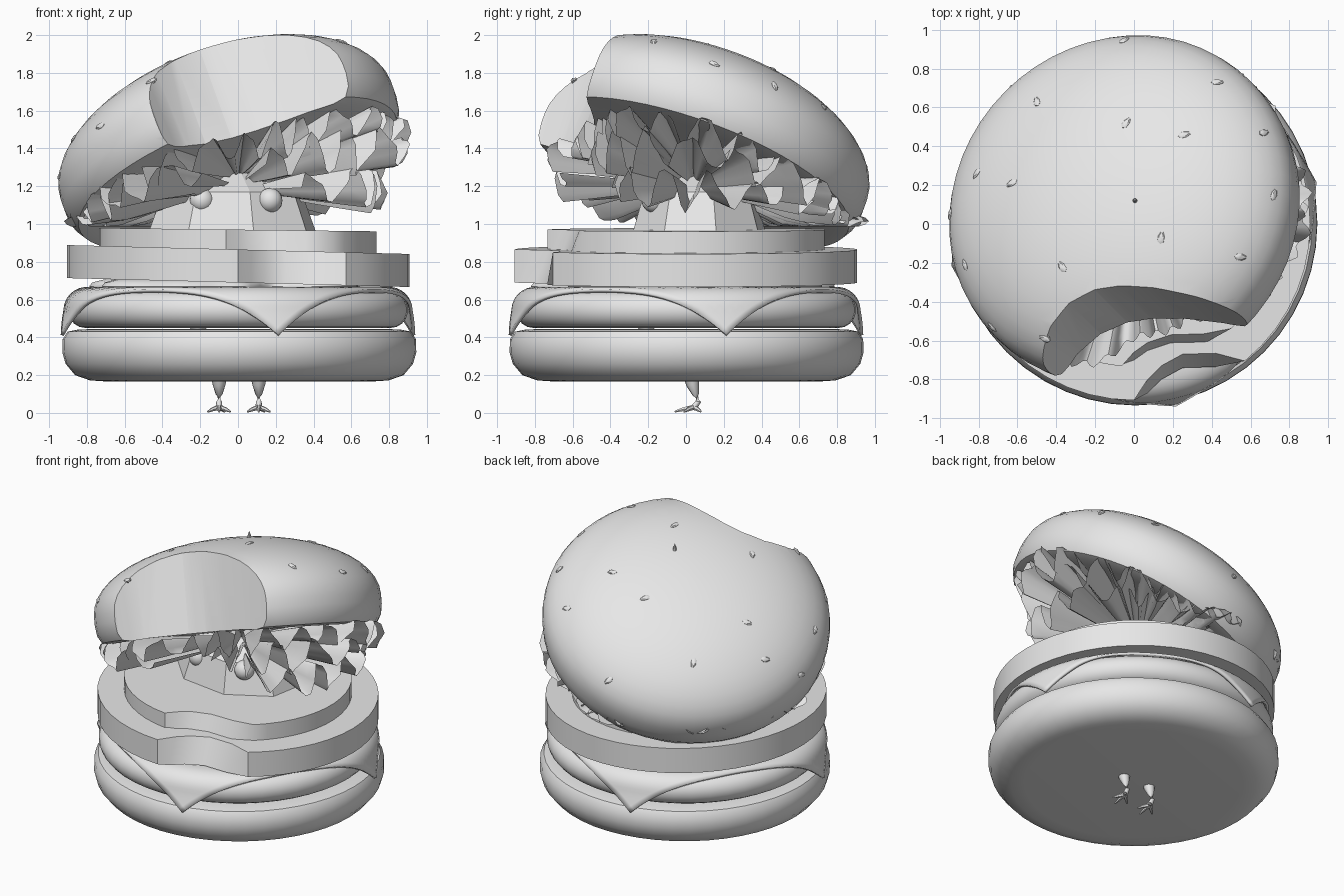
import bpy, bmesh, math, random
from math import sin, cos, pi, radians
from mathutils import Vector, Matrix
from mathutils.bvhtree import BVHTree

if "Cube" in bpy.data.objects:
    bpy.data.objects.remove(bpy.data.objects["Cube"])

random.seed(4)
grey = bpy.data.materials.new("plain_grey")
grey.diffuse_color = (0.8, 0.8, 0.8, 1)
grey.use_nodes = True
grey.node_tree.nodes["Principled BSDF"].inputs["Base Color"].default_value = grey.diffuse_color


def make(name, verts, faces, smooth=35):
    me = bpy.data.meshes.new(name)
    me.from_pydata([tuple(v) for v in verts], [], faces)
    bm = bmesh.new()
    bm.from_mesh(me)
    bmesh.ops.recalc_face_normals(bm, faces=bm.faces)
    bm.to_mesh(me)
    bm.free()
    me.materials.append(grey)
    ob = bpy.data.objects.new(name, me)
    bpy.context.collection.objects.link(ob)
    if smooth:
        shade(ob, smooth)
    return ob


def shade(ob, angle=35):
    bpy.ops.object.select_all(action='DESELECT')
    ob.select_set(True)
    bpy.context.view_layer.objects.active = ob
    bpy.ops.object.shade_smooth_by_angle(angle=radians(angle))


def rings(name, loops, smooth=35):
    """Closed solid skinned through equal-length loops, capped at both ends."""
    n = len(loops[0])
    verts = [p for loop in loops for p in loop]
    faces = [(k * n + i, k * n + (i + 1) % n, (k + 1) * n + (i + 1) % n, (k + 1) * n + i)
             for k in range(len(loops) - 1) for i in range(n)]
    faces += [tuple(range(n)), tuple(range(len(verts) - n, len(verts)))]
    return make(name, verts, faces, smooth)


def circle(r, z, n, cx=0, cy=0, turn=0.0, sx=1.0):
    return [Vector((cx + sx * r * cos(2 * pi * i / n + turn), cy + r * sin(2 * pi * i / n + turn), z))
            for i in range(n)]


def lathe(name, profile, n=48, cx=0, cy=0, smooth=35):
    return rings(name, [circle(r, z, n, cx, cy) for r, z in profile], smooth)


# bottom bun and patty
lathe("bottom_bun", [(0.7, 0.166), (0.79, 0.172), (0.87, 0.2), (0.92, 0.26), (0.937, 0.32),
                     (0.935, 0.39), (0.91, 0.43), (0.85, 0.442), (0.7, 0.445)], cx=0.007, cy=0.003)
patty = [(0.81 + 0.09 * cos(a), 0.545 + 0.095 * sin(a)) for a in [radians(-90 + 20 * i) for i in range(10)]]
lathe("patty", patty)

# cheese slice: a turned square whose corners bend down over the patty
N, half, r0, bend = 40, 0.85, 0.80, 0.115
verts = []
for j in range(N + 1):
    for i in range(N + 1):
        p = Matrix.Rotation(radians(-32), 2) @ Vector((half * (2 * i / N - 1), half * (2 * j / N - 1)))
        d = p.length
        flat = d if d < 0.86 else 0.86 + 0.74 * (d - 0.86)
        over = max(0, flat - r0)
        a = min(over / bend, pi / 2)
        out = min(flat, r0) + bend * sin(a) + 0.3 * max(0, over - bend * pi / 2)
        z = 0.658 - bend * (1 - cos(a)) - max(0, over - bend * pi / 2)
        s = out / d if d > 1e-6 else 1
        verts.append((p.x * s, p.y * s, z))
faces = [(j * (N + 1) + i, j * (N + 1) + i + 1, (j + 1) * (N + 1) + i + 1, (j + 1) * (N + 1) + i)
         for j in range(N) for i in range(N)]
cheese = make("cheese_slice", verts, faces, 50)
solid = cheese.modifiers.new("thickness", 'SOLIDIFY')
solid.thickness, solid.offset = 0.018, 0

# sauce puddle with a wavy, dripping edge
n = 72
edge = [0.7 + 0.08 * sin(7 * 2 * pi * i / n + 0.6) + 0.04 * sin(11 * 2 * pi * i / n) for i in range(n)]
rings("sauce", [[Vector((e * k * cos(2 * pi * i / n), e * k * sin(2 * pi * i / n), z))
                 for i, e in enumerate(edge)]
                for k, z in ((0.9, 0.63), (1.0, 0.65), (1.02, 0.67), (1.0, 0.69), (0.9, 0.71))], 50)


# tomato slices: disc outlines with a sloping bite, slightly tilted to the right
def slice_part(name, r, start, end, bite, z0, z1, tilt, slope):
    steps = 44
    arc = [(r * cos(a), r * sin(a)) for a in
           [radians(start + (end - start) * i / steps) for i in range(steps + 1)]]
    rings(name, [[Vector((x, y, z - tilt * x)) for x, y in arc + [(x, y - s) for x, y in bite]]
                 for z, s in ((z0, slope), (z1, 0))], 30)


slice_part("lower_tomato", 0.907, -51, 270, [(0.07, -0.80), (0.14, -0.73), (0.25, -0.67), (0.42, -0.665)],
           0.69, 0.865, 0.026, 0.07)
slice_part("upper_tomato", 0.735, -47, 265, [(0.0, -0.66), (0.07, -0.61), (0.19, -0.57), (0.36, -0.565)],
           0.84, 0.97, 0.012, 0.05)

# faceted head with two round eyes
rings("head", [circle(r, z, 8, -0.03, 0.07, 0.25, 1.26) for r, z in
               ((0.365, 0.95), (0.3, 1.17), (0.15, 1.27))], 0)
for x in (-0.19, 0.17):
    bm = bmesh.new()
    bmesh.ops.create_uvsphere(bm, u_segments=20, v_segments=12, radius=0.065,
                              matrix=Matrix.Translation((x, -0.17, 1.125)))
    me = bpy.data.meshes.new("eye")
    bm.to_mesh(me)
    bm.free()
    me.materials.append(grey)
    eye = bpy.data.objects.new("eye", me)
    bpy.context.collection.objects.link(eye)
    shade(eye, 60)

# top bun: domed lathe, tilted down towards the back left
TILT = 0.36
axis = Vector((-TILT, TILT, 1)).normalized()
centre = Vector((-0.06, 0.08, 1.43))
frame = Matrix.Translation(centre) @ Vector((0, 0, 1)).rotation_difference(axis).to_matrix().to_4x4()
profile = [(0.3, -0.165), (0.72, -0.18), (0.83, -0.19), (0.89, -0.18), (0.92, -0.13), (0.93, -0.06)]
profile += [(0.93 * cos(a), 0.44 * sin(a)) for a in [radians(88 * i / 12) for i in range(13)]]
bun = rings("top_bun", [[frame @ p for p in circle(r, z, 56)] for r, z in profile], 0)
tree = BVHTree.FromPolygons([v.co.copy() for v in bun.data.vertices],
                            [tuple(p.vertices) for p in bun.data.polygons])

# bite cut out of the front of the top bun, along its axis
bite = [(-0.53, -0.88), (-0.44, -0.73), (-0.35, -0.61), (-0.23, -0.51), (-0.09, -0.45), (0.04, -0.43),
        (0.2, -0.43), (0.4, -0.45), (0.61, -0.485), (1.1, -0.62), (1.1, -1.6), (-0.75, -1.6)]
base = [Vector((x, y, 1.43 + TILT * (x + 0.06) - TILT * (y - 0.08))) for x, y in bite]
cutter = rings("bite_cutter", [[p + axis * s for p in base] for s in (-0.9, 0.9)], 0)
cutter.hide_render = True
cut = bun.modifiers.new("bite", 'BOOLEAN')
cut.operation, cut.object, cut.solver = 'DIFFERENCE', cutter, 'EXACT'
bpy.ops.object.select_all(action='DESELECT')
bun.select_set(True)
bpy.context.view_layer.objects.active = bun
bpy.ops.object.modifier_apply(modifier="bite")
bpy.data.objects.remove(cutter)
shade(bun, 40)

# sesame seeds scattered on the dome
spots = [(-0.05, 0.945), (0.43, 0.73), (-0.5, 0.63), (-0.04, 0.52), (0.26, 0.46), (0.67, 0.47), (-0.81, 0.26),
         (-0.63, 0.21), (0.72, 0.15), (0.14, -0.07), (0.55, -0.17), (-0.37, -0.22), (-0.87, -0.21),
         (-0.73, -0.53), (-0.46, -0.59), (-0.945, 0.05)]
for x, y in spots:
    hit, normal, _, _ = tree.ray_cast(Vector((x, y, 3)), Vector((0, 0, -1)))
    if hit is None:
        continue
    if normal.z < 0:
        normal = -normal
    m = Matrix.Translation(hit) @ normal.to_track_quat('Z', 'Y').to_matrix().to_4x4() \
        @ Matrix.Rotation(random.uniform(0, pi), 4, 'Z')
    rings("sesame_seed", [[m @ Vector((p.x * 1.9, p.y * (1 + 14 * p.x), p.z)) for p in circle(r, z, 7)]
                          for r, z in ((0.017, -0.01), (0.018, 0.002), (0.012, 0.008))], 40)

# pick tip poking through the bun
tip = tree.ray_cast(Vector((0.005, 0.12, 3)), Vector((0, 0, -1)))[0].z
lathe("pick", [(0.012, 1.2), (0.012, tip + 0.01), (0.001, tip + 0.045)], 8, 0.005, 0.12)


# lettuce: ruffled fans spreading from the middle, kept between bun and tomato
def leaf(name, z0, gx, gy, radius, a0, a1, folds, amp):
    cols, rows = folds * 10, 8
    ph = random.uniform(0, 6)
    pts = []
    for k in range(rows + 1):
        t = k / rows
        for i in range(cols + 1):
            a = radians(a0 + (a1 - a0) * i / cols)
            w = 2 * pi * folds * i / cols
            # shorter towards the front right, where the bite is
            front = max(0, cos(a + radians(68))) ** 4
            r = radius * (1 - 0.32 * front) * (1 + 0.05 * sin(w * 0.37 + ph) + 0.03 * cos(2 * w))
            r = 0.07 + (r - 0.07) * t
            x, y = r * cos(a), r * sin(a) + 0.04
            roof = 1.235 + TILT * (x + 0.06) - TILT * (y - 0.08)
            floor = 0.985 + 0.03 * t * (1 + sin(w))
            # fold height shrinks where the gap is narrow
            mid = max(min(z0 + gx * x - gy * y, roof - 0.04), floor + 0.03)
            height = min(amp * t ** 0.8 * (0.8 + 0.25 * sin(w * 0.21 + ph)), max(0.05, (roof - 0.98) * 0.5))
            z = mid + height * (sin(w) + 0.2 * sin(w * 2.63 + ph))
            pts.append((x, y, max(floor, min(z, roof))))
    quads = [(k * (cols + 1) + i, k * (cols + 1) + i + 1, (k + 1) * (cols + 1) + i + 1, (k + 1) * (cols + 1) + i)
             for k in range(rows) for i in range(cols)]
    make(name, pts, quads, 60)


leaf("lettuce_top", 1.25, 0.32, 0.27, 0.86, -90, 270, 24, 0.11)
leaf("lettuce_middle", 1.21, 0.21, 0.17, 0.86, -75, 255, 19, 0.12)
leaf("lettuce_bottom", 1.18, 0.0, 0.06, 0.77, -52, 235, 16, 0.11)


# bird legs: tapered shank and toes
def taper(name, path, n=8):
    loops = []
    for i, (x, y, z, r) in enumerate(path):
        d = Vector(path[min(i + 1, len(path) - 1)][:3]) - Vector(path[max(i - 1, 0)][:3])
        m = Matrix.Translation((x, y, z)) @ d.to_track_quat('Z', 'Y').to_matrix().to_4x4()
        loops.append([m @ p for p in circle(r, 0, n)])
    rings(name, loops, 50)


for x in (-0.1, 0.11):
    taper("leg", [(x, 0.03, 0.2, 0.045), (x, 0.035, 0.15, 0.034), (x, 0.052, 0.1, 0.019),
                  (x, 0.065, 0.06, 0.015), (x, 0.04, 0.026, 0.018)])
    for dx, dy in ((-0.06, -0.05), (0.0, -0.1), (0.06, -0.05), (0.03, 0.04)):
        taper("toe", [(x, 0.04, 0.03, 0.015), (x + dx * 0.6, 0.04 + dy * 0.6, 0.018, 0.011),
                      (x + dx, 0.04 + dy, 0.006, 0.005)], 6)
